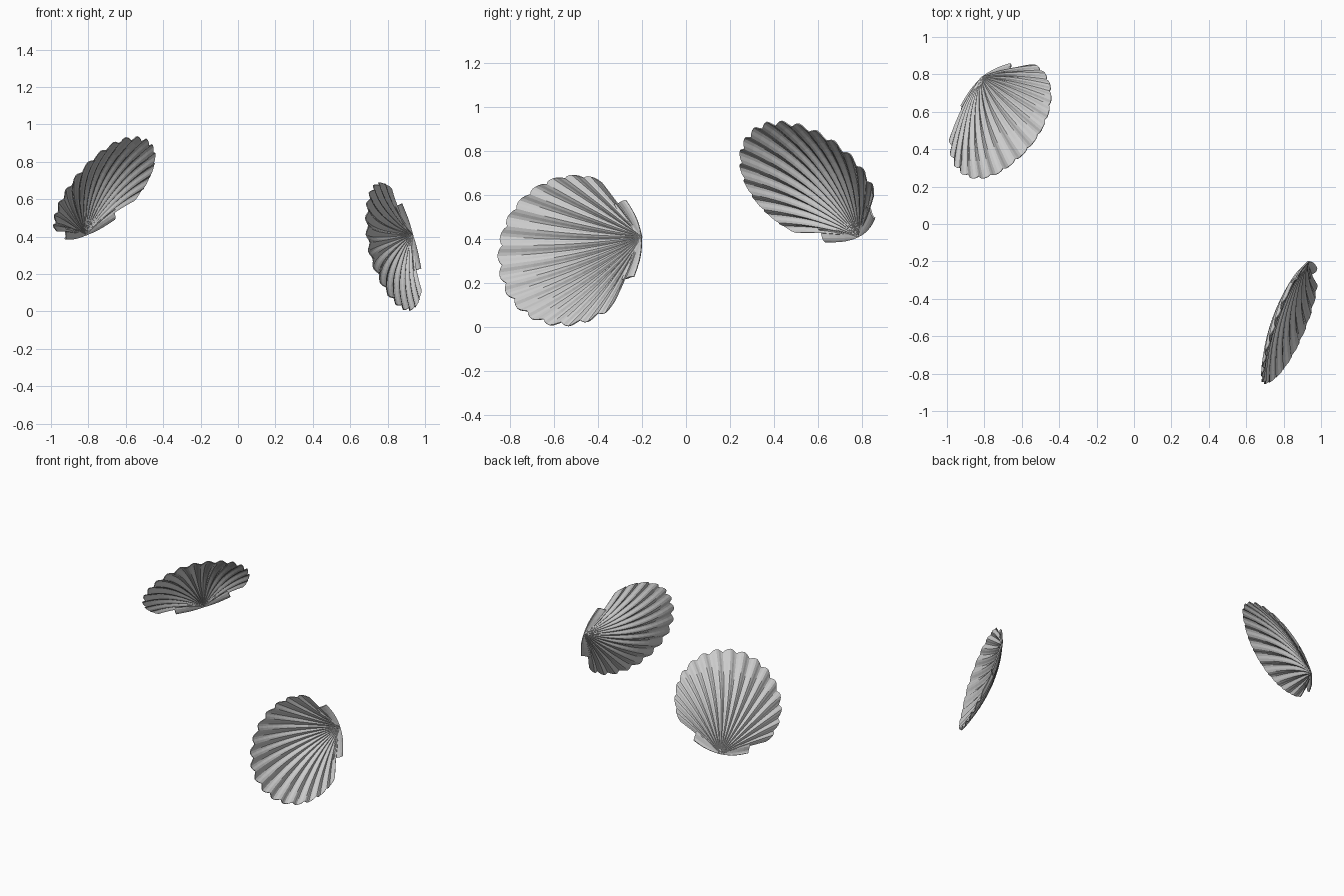
import bpy, bmesh, math
from mathutils import Vector, Matrix

if "Cube" in bpy.data.objects:
    bpy.data.objects.remove(bpy.data.objects["Cube"])

R = 0.347           # radius of the round fan outline, which passes through the hinge
RIBS = 16
STEPS = 6           # facets per rib
RINGS = 14
HALF = math.radians(61)


def bowl(u, v):
    """Shallow dish height at distance u from the hinge and sideways offset v."""
    q = ((u - R) ** 2 + v * v) / (R * R)
    return -0.06 * (1 - q) + 0.02 * abs(v) / R


def grid_object(name, rows, cols, point, matrix, thickness):
    """Mesh from a rows x cols grid of points, thickened slightly."""
    bm = bmesh.new()
    g = [[bm.verts.new(point(i / rows, j / cols)) for j in range(cols + 1)]
         for i in range(rows + 1)]
    for i in range(rows):
        for j in range(cols):
            bm.faces.new((g[i][j], g[i][j + 1], g[i + 1][j + 1], g[i + 1][j]))
    bmesh.ops.remove_doubles(bm, verts=bm.verts, dist=1e-5)
    bmesh.ops.recalc_face_normals(bm, faces=bm.faces)
    mesh = bpy.data.meshes.new(name)
    bm.to_mesh(mesh)
    bm.free()
    obj = bpy.data.objects.new(name, mesh)
    bpy.context.collection.objects.link(obj)
    obj.matrix_world = matrix
    mod = obj.modifiers.new("thickness", 'SOLIDIFY')
    mod.thickness = thickness
    mod.offset = 0
    return obj


def fan_point(s, t):
    """Ribbed fan: s runs from hinge to rim, t sweeps across the ribs."""
    th = (2 * t - 1) * HALF
    wave = math.cos(2 * math.pi * RIBS * (t - 0.5 / RIBS))
    scallop = 0.022 * (abs(math.sin(math.pi * RIBS * t)) - 0.6) * s ** 4
    r = s * (2 * R * math.cos(th) + scallop)
    u, v = r * math.cos(th), r * math.sin(th)
    return Vector((v, u, bowl(u, v) - 0.008 * min(1, s * 2.5) * wave))


def ear_point(side):
    """Small wing beside the hinge, gently folded."""
    def point(s, t):
        u = s * (0.053 + 0.065 * t) + 0.012 * math.sin(math.pi * s) * (2 * t - 1)
        v = s * (0.182 - 0.004 * t)
        fold = 0.006 * math.sin(2 * math.pi * t) * s
        return Vector((side * v, u, bowl(u, v) + fold + 0.003))
    return point


def shell(label, hinge, axis, width):
    # local X = width, Y = hinge to rim, Z = hollow side
    y = Vector(axis).normalized()
    x = Vector(width)
    x = (x - y * x.dot(y)).normalized()
    m = Matrix((x, y, x.cross(y))).transposed().to_4x4()
    m.translation = hinge
    grid_object(label + "_shell_fan", RINGS, RIBS * STEPS, fan_point, m, 0.005)
    for side, end in ((1, "upper"), (-1, "lower")):
        grid_object(f"{label}_shell_{end}_ear", 5, 6, ear_point(side), m, 0.008)


shell("right", (0.93, -0.20, 0.41), (-0.31, -0.93, -0.19), (-0.284, -0.114, 0.95))
shell("left", (-0.815, 0.785, 0.41), (0.26, -0.64, 0.72), (0.72, 0.64, 0.27))
